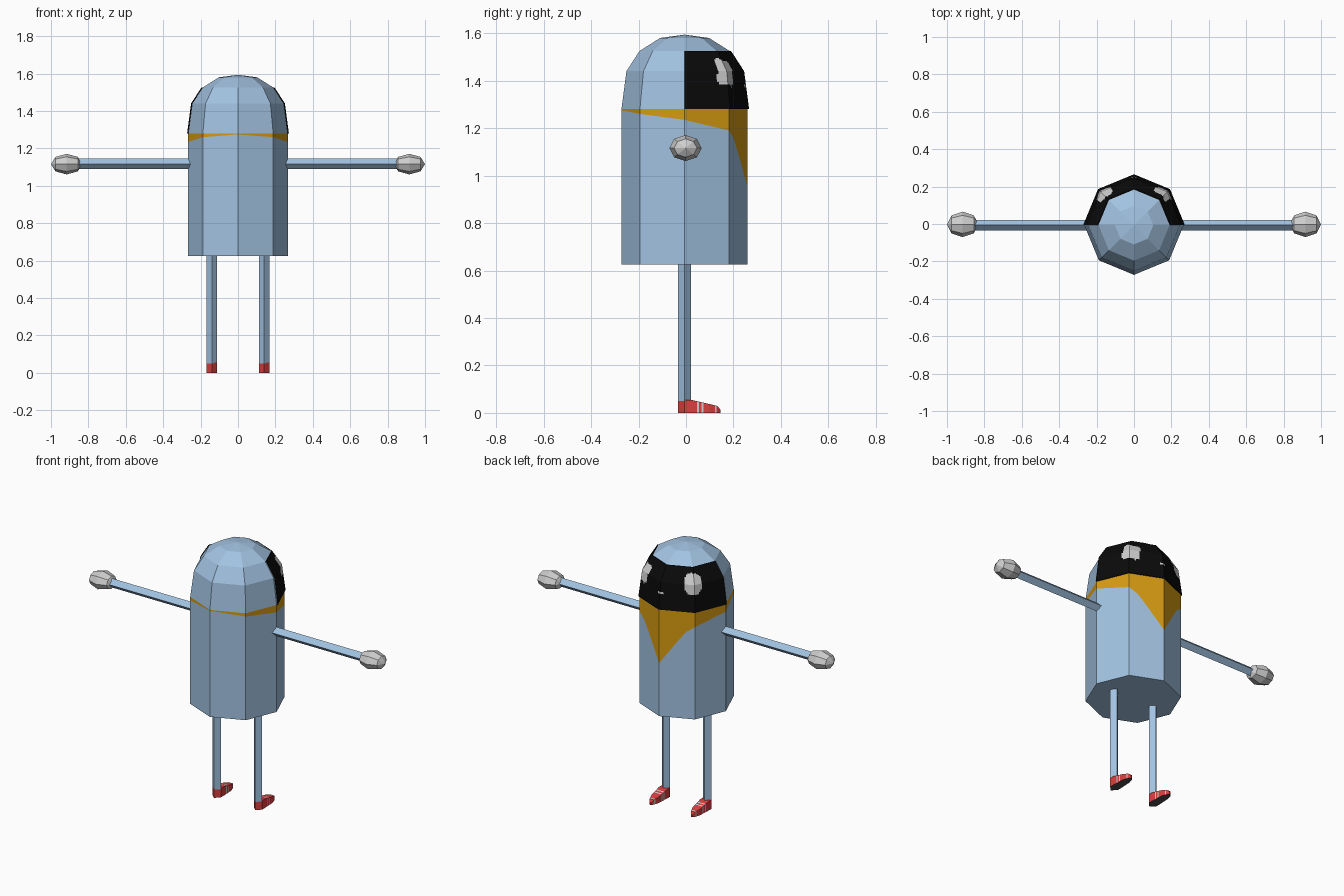
import bpy, bmesh, math
from mathutils import Vector, Matrix

if "Cube" in bpy.data.objects:
    bpy.data.objects.remove(bpy.data.objects["Cube"])

CY = -0.006          # y of the body axis
R = 0.266            # body radius
Z0, Z1 = 0.625, 1.28 # straight part of the body


def mat(name, r, g, b):
    m = bpy.data.materials.new(name)
    m.diffuse_color = (r, g, b, 1)
    m.use_nodes = True
    m.node_tree.nodes["Principled BSDF"].inputs["Base Color"].default_value = m.diffuse_color
    return m


blue = mat("pale_blue", 0.36, 0.54, 0.75)
orange = mat("amber", 0.68, 0.33, 0.006)
black = mat("black", 0.003, 0.003, 0.003)
grey = mat("light_grey", 0.62, 0.62, 0.62)
red = mat("red", 0.72, 0.05, 0.05)
sole = mat("dark_grey", 0.07, 0.07, 0.07)


def finish(bm, name, mats):
    bmesh.ops.remove_doubles(bm, verts=bm.verts, dist=1e-5)
    bmesh.ops.recalc_face_normals(bm, faces=bm.faces)
    me = bpy.data.meshes.new(name)
    bm.to_mesh(me)
    bm.free()
    for m in mats:
        me.materials.append(m)
    ob = bpy.data.objects.new(name, me)
    bpy.context.collection.objects.link(ob)
    return ob


def face(bm, pts, mi=0):
    f = bm.faces.new([bm.verts.new(p) for p in pts])
    f.material_index = mi


def ring_point(u, r, z):
    """Point on an octagon outline; u counts sides from +x, anticlockwise."""
    k = math.floor(u)
    a, b = (Vector((math.cos(i * math.pi / 4), math.sin(i * math.pi / 4), 0)) for i in (k, k + 1))
    p = a.lerp(b, u - k) * r
    return (p.x, p.y + CY, z)


def interp(table, x):
    for (x0, y0), (x1, y1) in zip(table, table[1:]):
        if x <= x1:
            return y0 + (y1 - y0) * (x - x0) / (x1 - x0)
    return table[-1][1]


# Body: octagonal column with a domed top; amber bib cut in below the visor
BIB = [(0, 0.95), (0.25, 1.02), (0.5, 1.09), (0.75, 1.155), (1, 1.19),
       (2, 1.235), (3, 1.26), (4, 1.275)]
DOME = [(R, Z1), (0.245, 1.44), (0.19, 1.525), (0.103, 1.58)]
bm = bmesh.new()
N = 4
for i in range(8 * N):
    u, v = i / N, (i + 1) / N
    zu, zv = (interp(BIB, min(abs(w - 2), 8 - abs(w - 2))) for w in (u, v))
    P = ring_point
    face(bm, [P(u, R, Z0), P(v, R, Z0), P(v, R, zv), P(u, R, zu)])
    face(bm, [P(u, R, zu), P(v, R, zv), P(v, R, Z1), P(u, R, Z1)], 1)
    for (ra, za), (rb, zb) in zip(DOME, DOME[1:]):
        face(bm, [P(u, ra, za), P(v, ra, za), P(v, rb, zb), P(u, rb, zb)])
    face(bm, [P(u, *DOME[-1]), P(v, *DOME[-1]), (0, CY, 1.594)])
    face(bm, [P(u, R, Z0), P(v, R, Z0), (0, CY, Z0)])
finish(bm, "body", [blue, orange])


# Visor: thin dark plate on the back half of the dome with pale eye patches
def is_eye(u, z):
    # (centre side, centre height, half width, half height, wobble)
    for cu, cz, w, h, k in ((1.05, 1.435, 0.36, 0.067, 0.28),
                            (2.97, 1.44, 0.31, 0.062, 0.08),
                            (2.0, 1.376, 0.09, 0.007, 0)):
        x, y = (u - cu) / w, (z - cz) / h
        limit = 1 - k * (0.5 + 0.5 * math.cos(4 * math.atan2(y, x) + 0.6))
        if math.hypot(x, y) < limit:
            return 1
    return 0


bm = bmesh.new()
C, ROWS, OFF = 20, 14, 0.006
for (ra, za), (rb, zb) in zip(DOME[:2], DOME[1:3]):
    for j in range(ROWS):
        s, t = j / ROWS, (j + 1) / ROWS
        rs, rt = (ra + (rb - ra) * q + OFF for q in (s, t))
        zs, zt = (za + (zb - za) * q for q in (s, t))
        for i in range(4 * C):
            u, v = i / C, (i + 1) / C
            face(bm, [ring_point(u, rs, zs), ring_point(v, rs, zs),
                      ring_point(v, rt, zt), ring_point(u, rt, zt)],
                 is_eye((u + v) / 2, (zs + zt) / 2))
# thin rims closing the gap to the dome along the lower and upper edges
for i in range(4):
    for r, z in (DOME[0], DOME[2]):
        face(bm, [ring_point(i, r, z), ring_point(i + 1, r, z),
                  ring_point(i + 1, r + OFF, z), ring_point(i, r + OFF, z)])
finish(bm, "visor", [black, grey])


def rod(name, a, b, r):
    """Four-sided rod with its corners facing up/down or front/back."""
    a, b = Vector(a), Vector(b)
    bm = bmesh.new()
    q = (b - a).to_track_quat('Z', 'Y').to_matrix().to_4x4()
    bmesh.ops.create_cone(bm, cap_ends=True, segments=4, radius1=r, radius2=r,
                          depth=(b - a).length,
                          matrix=Matrix.Translation((a + b) / 2) @ q)
    return finish(bm, name, [blue])


# Foot profile: y, half width, top height
FOOT = [(-0.034, 0.0, 0.055), (CY, 0.028, 0.055), (0.022, 0.028, 0.055),
        (0.10, 0.024, 0.037), (0.132, 0.014, 0.029), (0.145, 0.004, 0.014)]
STRIPES = [(0.046, 0.054), (0.066, 0.074), (0.122, 0.129)]

for side, label in ((-1, "left"), (1, "right")):
    rod(label + "_arm", (side * 0.25, CY, 1.117), (side * 0.86, CY, 1.117), 0.028)
    rod(label + "_leg", (side * 0.14, CY, 0.05), (side * 0.14, CY, Z0 + 0.005), 0.028)

    # Hand: faceted ball with its poles along the arm
    bm = bmesh.new()
    bmesh.ops.create_uvsphere(bm, u_segments=8, v_segments=4, radius=1)
    bm.transform(Matrix.Translation((side * 0.916, -0.002, 1.116))
                 @ Matrix.Diagonal((0.084, 0.068, 0.055, 1))
                 @ Matrix.Rotation(math.pi / 2, 4, 'Y'))
    finish(bm, label + "_hand", [grey])

    # Foot: wedge sliced along y, with pale stripes and a dark sole
    bm = bmesh.new()
    ys = sorted({p[0] for p in FOOT} | {y for s in STRIPES for y in s})
    W = [(p[0], p[1]) for p in FOOT]
    T = [(p[0], p[2]) for p in FOOT]

    def section(y):
        w, z, x = interp(W, y), interp(T, y), side * 0.14
        return [(x - w, y, 0), (x + w, y, 0), (x + w, y, z), (x - w, y, z)]

    for ya, yb in zip(ys, ys[1:]):
        A, B = section(ya), section(yb)
        striped = any(s[0] <= (ya + yb) / 2 <= s[1] for s in STRIPES)
        for k in range(4):
            n = (k + 1) % 4
            face(bm, [A[k], A[n], B[n], B[k]], 2 if k == 0 else int(striped))
    face(bm, section(ys[-1]))
    bmesh.ops.remove_doubles(bm, verts=bm.verts, dist=1e-5)
    bmesh.ops.dissolve_degenerate(bm, edges=bm.edges, dist=1e-5)
    finish(bm, label + "_foot", [red, grey, sole])
